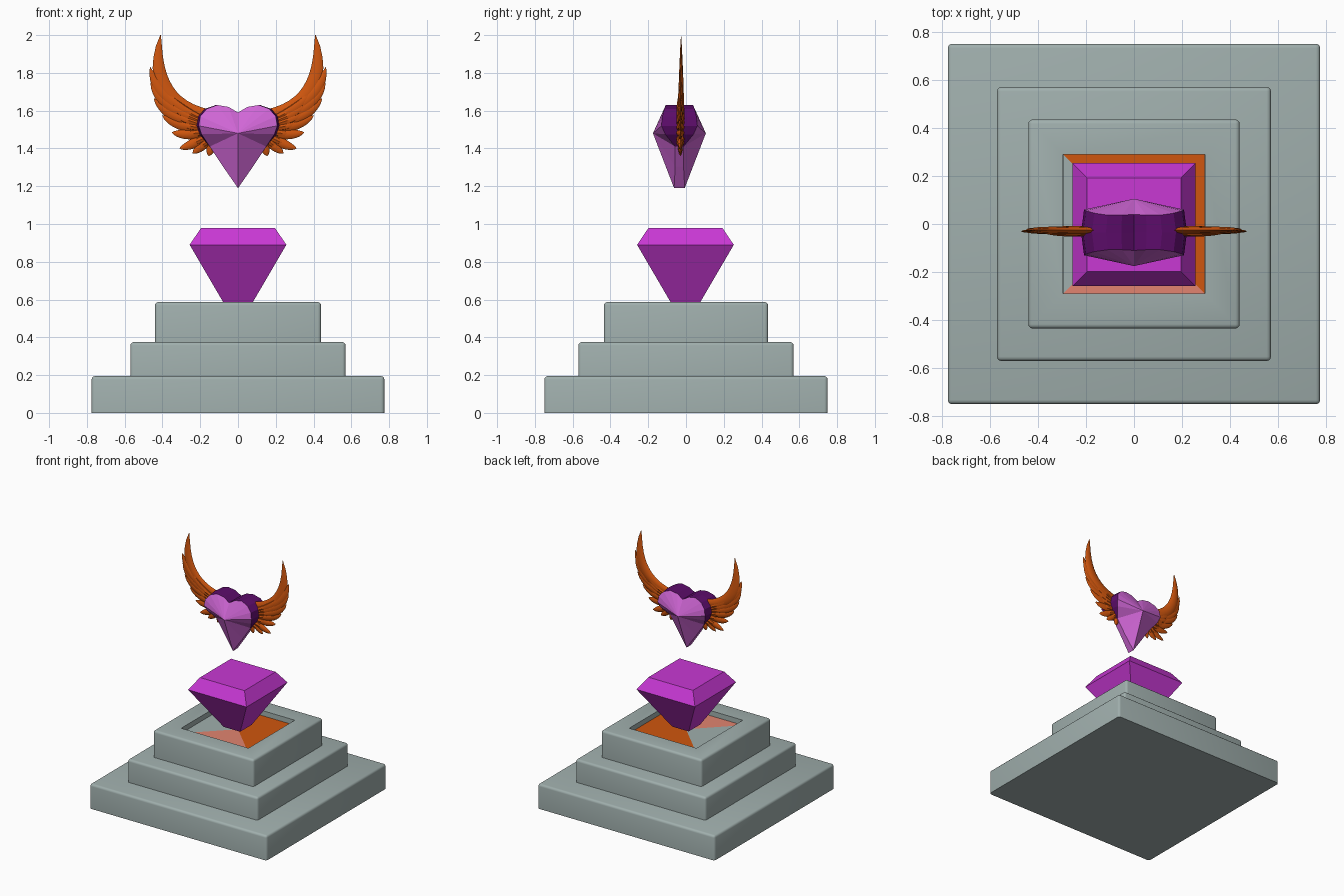
import bpy, bmesh
from mathutils import Vector
from math import sin, cos, pi

cube = bpy.data.objects.get("Cube")
if cube:
    bpy.data.objects.remove(cube)


def material(name, r, g, b):
    def lin(v):
        v /= 255
        return v / 12.92 if v < 0.04 else ((v + 0.055) / 1.055) ** 2.4
    col = (lin(r), lin(g), lin(b), 1)
    m = bpy.data.materials.new(name)
    m.use_nodes = True
    m.diffuse_color = col
    m.node_tree.nodes["Principled BSDF"].inputs["Base Color"].default_value = col
    return m


STONE = material("grey stone", 160, 175, 173)
MAGENTA = material("magenta gem", 200, 56, 212)
PINK = material("orchid pink", 208, 102, 214)
PURPLE = material("dark purple", 92, 12, 106)
ORANGE = material("burnt orange", 208, 86, 14)
SALMON = material("salmon", 226, 132, 112)


def finish(name, bm, mats, smooth=False):
    bmesh.ops.recalc_face_normals(bm, faces=bm.faces[:])
    me = bpy.data.meshes.new(name)
    bm.to_mesh(me)
    bm.free()
    ob = bpy.data.objects.new(name, me)
    bpy.context.collection.objects.link(ob)
    for m in mats:
        me.materials.append(m)
    if smooth:
        bpy.ops.object.select_all(action='DESELECT')
        ob.select_set(True)
        bpy.context.view_layer.objects.active = ob
        bpy.ops.object.shade_smooth_by_angle(angle=0.7)
    return ob


def bridge(bm, a, b):
    n = len(a)
    return [bm.faces.new((a[i], a[(i + 1) % n], b[(i + 1) % n], b[i])) for i in range(n)]


# Stepped pedestal, the top step has a shallow coloured recess
def step(name, hx, hy, z0, z1, recess=False):
    bm = bmesh.new()
    bmesh.ops.create_cube(bm, size=1)
    for v in bm.verts:
        v.co = (v.co.x * 2 * hx, v.co.y * 2 * hy, z0 + (v.co.z + 0.5) * (z1 - z0))
    edges = [e for e in bm.edges if max(v.co.z for v in e.verts) > z0 + 0.01]
    bmesh.ops.bevel(bm, geom=edges, offset=0.018, segments=3, profile=0.5, affect='EDGES')
    if recess:
        top = max((f for f in bm.faces if f.normal.z > 0.99), key=lambda f: f.calc_area())
        bmesh.ops.inset_region(bm, faces=[top], thickness=0.18)
        rim = bmesh.ops.inset_region(bm, faces=[top], thickness=0.001)
        for v in top.verts:
            v.co.z -= 0.04
        # Floor split into triangles, coloured by direction
        for f in bmesh.ops.poke(bm, faces=[top])["faces"]:
            c = f.calc_center_median()
            if abs(c.y) > abs(c.x):
                f.material_index = 1 if c.y > 0 else 2
            else:
                f.material_index = 1 if c.x > 0 else 0
    return finish(name, bm, [STONE, ORANGE, SALMON], True)


step("bottom_step", 0.775, 0.75, 0, 0.195)
step("middle_step", 0.57, 0.57, 0.19, 0.375)
step("top_step", 0.44, 0.435, 0.37, 0.587, True)

# Square cut gem
bm = bmesh.new()
rings = []
for h, z in ((0.072, 0.575), (0.256, 0.89), (0.195, 0.98)):
    rings.append([bm.verts.new((x * h, y * h - 0.003, z))
                  for x, y in ((-1, -1), (1, -1), (1, 1), (-1, 1))])
bm.faces.new(rings[0])
bm.faces.new(rings[-1])
for a, b in zip(rings, rings[1:]):
    bridge(bm, a, b)
finish("square_gem", bm, [MAGENTA])

# Heart gem: outline as x, z, half thickness from notch to tip
MID_Y = -0.035
half = [(0, 1.59, .075), (.05, 1.62, .072), (.11, 1.63, .072), (.165, 1.61, .08),
        (.2, 1.57, .09), (.208, 1.52, .095), (.193, 1.475, .075), (.15, 1.41, .022),
        (.08, 1.305, .022), (0, 1.19, .028)]
outline = half + [(-x, z, t) for x, z, t in half[-2:0:-1]]
bm = bmesh.new()
loops = []
for side, grow in ((-1, 1), (0, 1.06), (1, 1)):
    loops.append([bm.verts.new((x * (grow if z > 1.45 else 1), MID_Y + side * t, z))
                  for x, z, t in outline])
for a, b in zip(loops, loops[1:]):
    for f in bridge(bm, a, b):
        f.material_index = 1 if f.calc_center_median().z > 1.43 else 0
for loop, y in ((loops[0], -0.14), (loops[2], 0.14)):
    apex = bm.verts.new((0, MID_Y + y, 1.48))
    for i, v in enumerate(loop):
        bm.faces.new((v, loop[(i + 1) % len(loop)], apex))
finish("heart_gem", bm, [PINK, PURPLE])


# Wings made of flattened curved feathers
def feather(bm, side, base, ctrl, tip, width, thick, y):
    base, ctrl, tip = Vector(base), Vector(ctrl), Vector(tip)
    prev, steps, n = None, 12, 8
    for i in range(steps + 1):
        t = i / steps
        p = base * (1 - t) ** 2 + ctrl * 2 * t * (1 - t) + tip * t * t
        d = ((ctrl - base) * (1 - t) + (tip - ctrl) * t).normalized()
        s = max(0.04, (1 - t ** 4) ** 0.6 * (0.7 + 0.3 * sin(pi * t)))
        ring = []
        for k in range(n):
            a = 2 * pi * k / n
            w = cos(a) * width * s
            ring.append(bm.verts.new((side * (p.x - d.y * w), y + sin(a) * thick * s * (1 - 0.4 * t),
                                      p.y + d.x * w)))
        if prev:
            bridge(bm, prev, ring)
        else:
            bm.faces.new(ring)
        prev = ring
    bm.faces.new(prev)


tips = [(.465, 1.83), (.462, 1.75), (.445, 1.665), (.4, 1.575), (.35, 1.485),
        (.31, 1.4), (.24, 1.375), (.155, 1.36)]
for side, name in ((1, "left_wing"), (-1, "right_wing")):
    bm = bmesh.new()
    # Long leading feather
    feather(bm, side, (.15, 1.575), (.48, 1.62), (.41, 2.0), .044, .018, -.026)
    for i, tip in enumerate(tips):
        f = i / (len(tips) - 1)
        base = Vector((.17 - .04 * f, 1.55 - .1 * f))
        tip = Vector(tip)
        span = tip - base
        bend = Vector((span.y, -span.x)) * 0.28 * (1 - f)
        feather(bm, side, base, base + span * .6 + bend, tip, .036 - .012 * f, .016, -.03)
        # Shorter covert feather layered over the long one
        end = base + span * .68 + bend * .3
        feather(bm, side, base, base + span * .4 + bend * .6, end, .026 - .008 * f, .026, -.03)
    finish(name, bm, [ORANGE], True)
